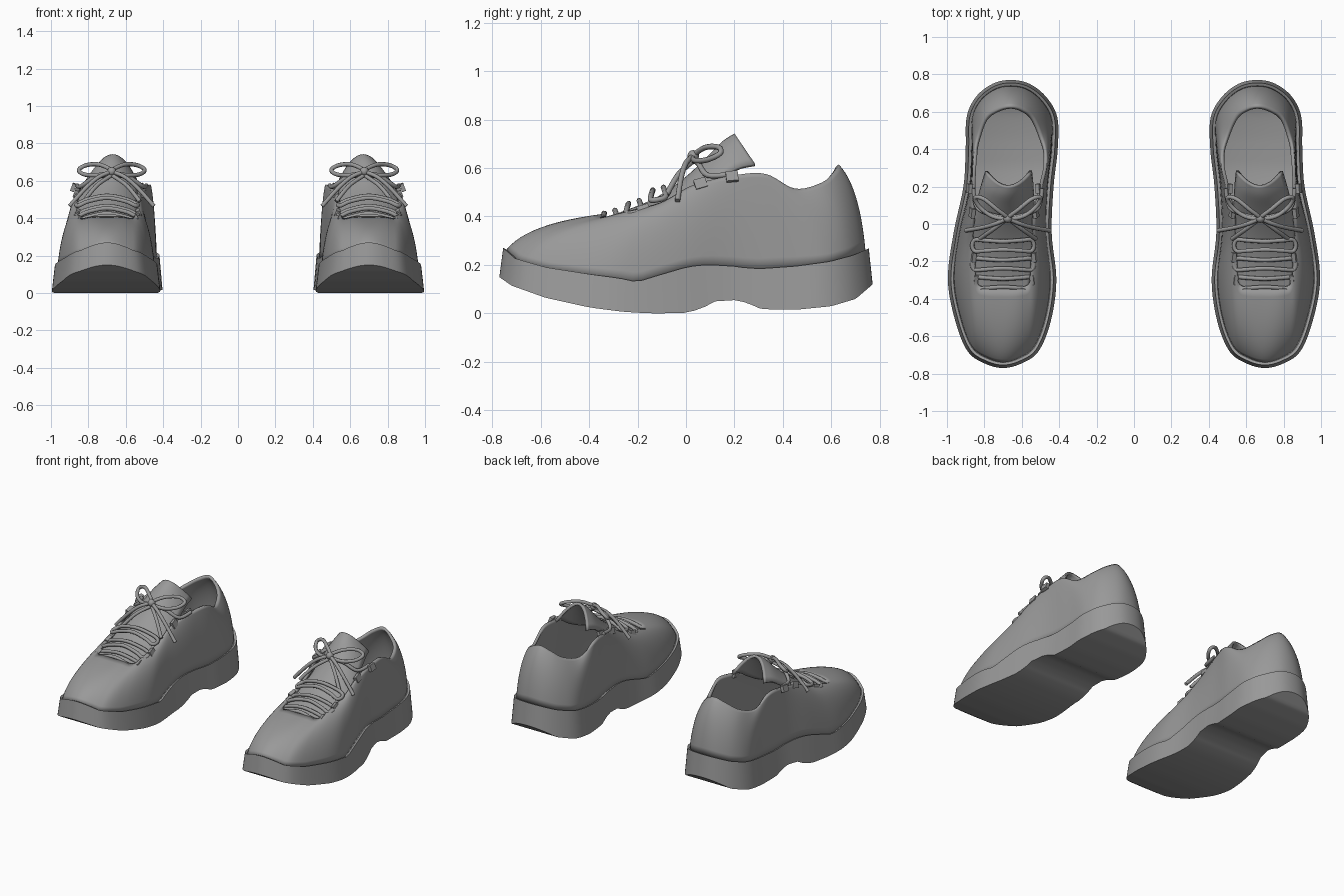
import bpy, math
from mathutils import Vector

cube = bpy.data.objects.get("Cube")
if cube:
    bpy.data.objects.remove(cube)

mat = bpy.data.materials.new("mid grey")
mat.use_nodes = True
GREY = (0.32, 0.32, 0.32, 1)
mat.diffuse_color = GREY
mat.node_tree.nodes["Principled BSDF"].inputs["Base Color"].default_value = GREY

SUB = 6
# Sole stations, toe to heel: y, inner x, outer x
OUTLINE = [(-.77, .70, .70), (-.745, .60, .80), (-.68, .51, .89), (-.52, .445, .955),
           (-.3, .415, .995), (-.05, .44, .965), (.2, .43, .912), (.4, .408, .90),
           (.57, .41, .895), (.68, .47, .845), (.75, .56, .755), (.77, .66, .66)]
# Matching edge of the throat and collar: y, inner x, outer x, z
OPENING = [(-.34, .70, .70, .41), (-.34, .62, .78, .41), (-.325, .565, .835, .40),
           (-.25, .55, .85, .42), (-.1, .54, .86, .46), (.03, .53, .865, .53),
           (.2, .49, .865, .57), (.33, .465, .86, .575), (.45, .49, .84, .515),
           (.56, .535, .80, .54), (.61, .59, .735, .585), (.63, .66, .66, .615)]
# Side profile of the sole: y, bottom z, top z
PROFILE = [(-.77, .15, .27), (-.72, .115, .228), (-.58, .065, .19), (-.4, .025, .162),
           (-.27, .008, .145), (-.2, .003, .13), (-.12, .0, .155), (0, .003, .19),
           (.06, .018, .2), (.12, .05, .2), (.2, .055, .195), (.25, .045, .188),
           (.31, .018, .185), (.45, .015, .195), (.6, .03, .215), (.7, .06, .24),
           (.77, .12, .268)]


def spline(p, steps, closed=False):
    """Smooth curve through the given points."""
    n, out = len(p), []
    for i in range(n if closed else n - 1):
        a, b, c, d = [p[j % n] if closed else p[min(max(j, 0), n - 1)]
                      for j in (i - 1, i, i + 1, i + 2)]
        for s in range(steps):
            t = s / steps
            out.append(b + ((c - a) * t + (a * 2 - b * 5 + c * 4 - d) * t ** 2
                            + (b * 3 - a - c * 3 + d) * t ** 3) / 2)
    return out if closed else out + [p[-1]]


def ring(stations):
    outer = [Vector((s[2], s[0], s[3] if len(s) > 3 else 0)) for s in stations]
    inner = [Vector((s[1], s[0], s[3] if len(s) > 3 else 0)) for s in stations]
    return spline(outer + inner[-2:0:-1], SUB, True)


def profile_z(y, col):
    for a, b in zip(PROFILE, PROFILE[1:]):
        if y <= b[0]:
            t = max(0, (y - a[0]) / (b[0] - a[0]))
            return a[col] + (b[col] - a[col]) * t
    return PROFILE[-1][col]


def inset(points, amount, z_of):
    """Move a ring inward along its normals and set its height."""
    out, n = [], len(points)
    for i, p in enumerate(points):
        t = (points[(i + 1) % n] - points[i - 1]).normalized()
        q = p + Vector((-t.y, t.x, 0)) * amount
        out.append(Vector((q.x, q.y, z_of(p.y))))
    return out


def finish(obj, angle=40):
    obj.data.materials.append(mat)
    bpy.ops.object.select_all(action='DESELECT')
    obj.select_set(True)
    bpy.context.view_layer.objects.active = obj
    bpy.ops.object.shade_smooth_by_angle(angle=math.radians(angle))
    return obj


def loft(name, rings, side, closed=True, capped=False, thickness=0):
    n = len(rings[0])
    faces = []
    for r in range(len(rings) - 1):
        for i in range(n if closed else n - 1):
            j = (i + 1) % n
            faces.append((r * n + i, r * n + j, (r + 1) * n + j, (r + 1) * n + i))
    if capped:
        top = (len(rings) - 1) * n
        for i in range(n // 2):
            strip = list(dict.fromkeys((i, i + 1, n - i - 1, (n - i) % n)))
            faces.append([top + k for k in strip])
            faces.append(strip[::-1])
    if side < 0:
        faces = [tuple(f)[::-1] for f in faces]
    mesh = bpy.data.meshes.new(name)
    mesh.from_pydata([(v.x * side, v.y, v.z) for rg in rings for v in rg], [], faces)
    obj = bpy.data.objects.new(name, mesh)
    bpy.context.collection.objects.link(obj)
    if thickness:
        mod = obj.modifiers.new("thickness", 'SOLIDIFY')
        mod.thickness, mod.offset = thickness, -1
    return finish(obj)


def lace(name, points, side, closed=False, radius=.0115):
    pts = spline([Vector(p) for p in points], 5, closed)
    curve = bpy.data.curves.new(name, 'CURVE')
    curve.dimensions = '3D'
    curve.bevel_depth, curve.bevel_resolution = radius, 2
    curve.use_fill_caps = True
    s = curve.splines.new('POLY')
    s.points.add(len(pts) - 1)
    s.use_cyclic_u = closed
    for sp, p in zip(s.points, pts):
        sp.co = (p.x * side, p.y, p.z, 1)
    s.use_smooth = True
    obj = bpy.data.objects.new(name, curve)
    bpy.context.collection.objects.link(obj)
    curve.materials.append(mat)


outline, opening = ring(OUTLINE), ring(OPENING)
bottom = inset(outline, 0, lambda y: profile_z(y, 1))
rim = inset(outline, .016, lambda y: profile_z(y, 2))
lip = inset(outline, .03, lambda y: profile_z(y, 2) - .006)

# Upper: each rib curves from the sole lip to the opening
upper = []
for k in range(13):
    t = k / 12
    row = []
    for b, o in zip(lip, opening):
        c = b.lerp(o, .22)
        c.z = b.z + (o.z - b.z) * .75
        row.append(b * (1 - t) ** 2 + c * 2 * t * (1 - t) + o * t * t)
    upper.append(row)

# Tongue spine: y, z, half width, side drop, side sweep back
SPINE = [(-.37, .385, .13, .01, 0), (-.25, .425, .155, .03, 0), (-.12, .48, .165, .05, 0),
         (0, .565, .165, .085, 0), (.08, .64, .155, .1, .03), (.15, .71, .14, .11, .06),
         (.2, .742, .125, .125, .085)]
tongue = []
for y, z, w, drop, back in SPINE:
    tongue.append([Vector((.70 - max(0, y) * .15 + w * s / 8, y + back * (s / 8) ** 2,
                           z - drop * (s / 8) ** 2)) for s in range(-8, 9)])
columns = [spline(list(col), 4) for col in zip(*tongue)]
tongue = [list(r) for r in zip(*columns)]

for side, tag in ((1, "left"), (-1, "right")):
    loft(tag + "_sole", [bottom, rim, lip], side, capped=True)
    loft(tag + "_upper", upper, side, thickness=.018)
    loft(tag + "_tongue", tongue, side, closed=False, thickness=.018)

    # Lace loops across the throat
    for n, (y, z) in enumerate([(-.315, .415), (-.215, .455), (-.115, .51)]):
        half = []
        for dx, dy, dz in [(0, .022, .01), (.1, .028, -.008), (.15, .03, -.03)]:
            half.append((dx, dy, dz))
        right = half + [(.165, 0, -.04)] + [(x, -dy, dz - .012) for x, dy, dz in half[::-1]]
        left = [(-x, dy, dz) for x, dy, dz in right[-2:0:-1]]
        lace(f"{tag}_lace_loop_{n + 1}",
             [(.70 + x, y + dy, z + dz) for x, dy, dz in right + left], side, True)

    # Bow, loose ends and strands to the top eyelets
    kx, ky, kz = .675, .03, .65
    for s, part in ((1, "outer"), (-1, "inner")):
        def at(dx, y, z):
            return (kx + s * dx, y, z)
        lace(f"{tag}_{part}_bow_loop", [at(0, ky, kz), at(.06, .08, .685), at(.13, .135, .685),
             at(.175, .14, .66), at(.15, .09, .635), at(.08, .04, .63)], side, True)
        lace(f"{tag}_{part}_lace_end", [at(0, ky, kz), at(.07, .0, .62), at(.14, -.02, .56),
             at(.225, -.035, .465)], side)
        lace(f"{tag}_{part}_lace_strand", [at(0, ky, kz - .02), at(.09, .05, .62),
             at(.165, .09, .57), at(.185, .19, .575)], side)
        lace(f"{tag}_{part}_lace_cross", [at(0, ky, kz - .02), at(.08, -.03, .575),
             at(.15, -.08, .49)], side)

        # Eyelet tabs along the throat edge
        for n, (y, z, x) in enumerate([(-.295, .385, .155), (-.175, .425, .165),
                                       (.06, .535, .17), (.19, .565, .185)]):
            bpy.ops.mesh.primitive_cube_add(size=1, location=(side * (.695 + s * x), y, z))
            tab = bpy.context.object
            tab.name = f"{tag}_{part}_eyelet_tab_{n + 1}"
            tab.scale = (.022, .05, .042)
            tab.rotation_euler = (.3 if n < 3 else .1, -side * s * .35, 0)
            mod = tab.modifiers.new("round", 'BEVEL')
            mod.width, mod.segments = .005, 2
            finish(tab)

    # Knot
    bpy.ops.mesh.primitive_uv_sphere_add(segments=16, ring_count=8, radius=.024,
                                         location=(side * kx, ky, kz))
    bpy.context.object.name = tag + "_lace_knot"
    finish(bpy.context.object)
